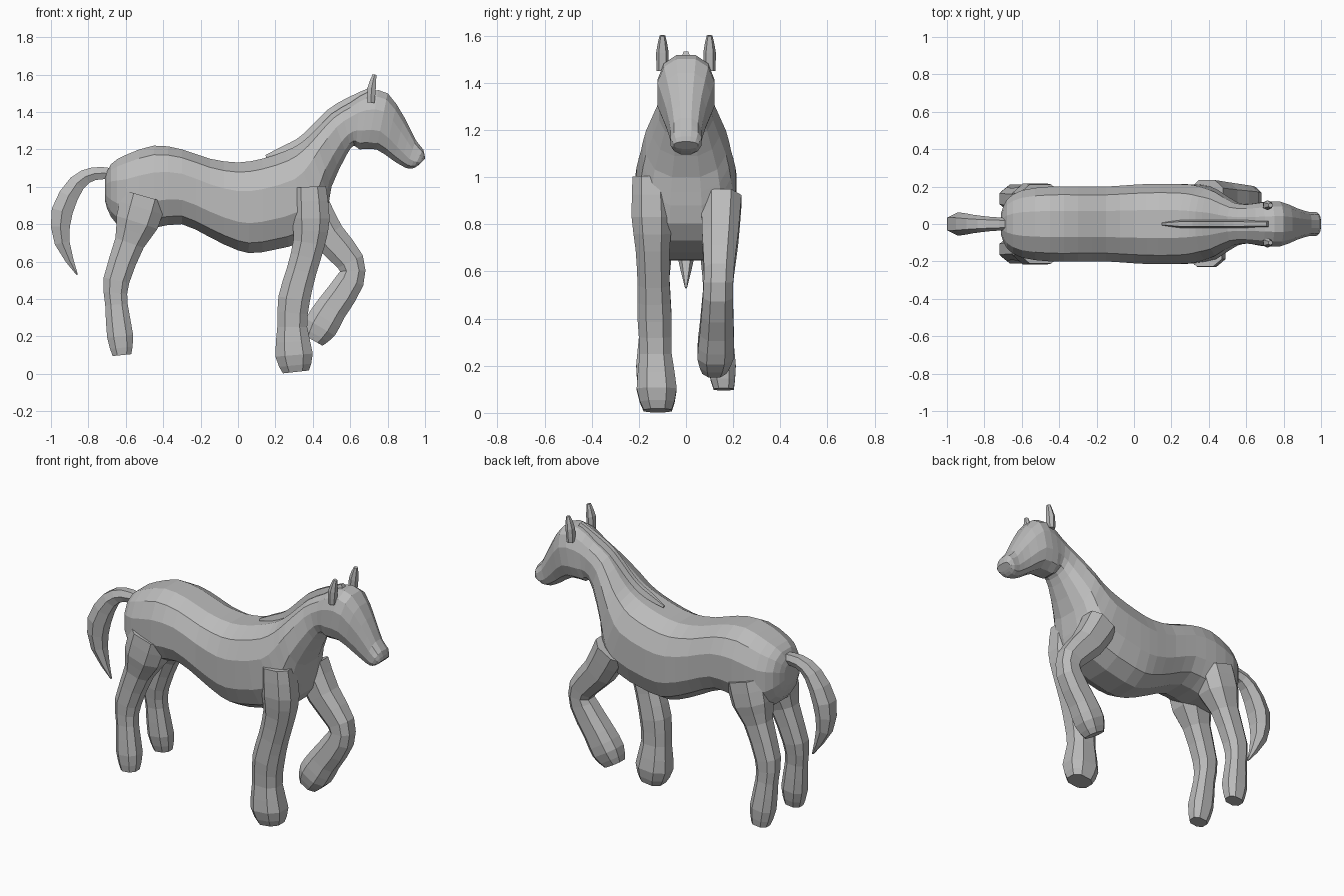
import bpy
import bmesh
from math import cos, sin, pi, copysign
from mathutils import Vector

default_cube = bpy.data.objects.get("Cube")
if default_cube:
    bpy.data.objects.remove(default_cube, do_unlink=True)

# Single coat colour
coat = bpy.data.materials.new("coat_grey")
coat.use_nodes = True
coat_colour = (.5, .5, .5, 1)
coat.diffuse_color = coat_colour
for node in coat.node_tree.nodes:
    if node.type == 'BSDF_PRINCIPLED':
        node.inputs["Base Color"].default_value = coat_colour


def soften(value, power):
    """Push a circle coordinate outward to make a boxier ring."""
    return copysign(abs(value) ** power, value)


def cross_section(sides, power):
    """Unit outline with a flat top, bottom and flanks."""
    angles = [2 * pi * (i + .5) / sides for i in range(sides)]
    outline = [(soften(sin(a), power), soften(cos(a), power)) for a in angles]
    widest = max(across for across, along in outline)
    tallest = max(along for across, along in outline)
    return [(across / widest, along / tallest) for across, along in outline]


def add_midpoints(rings):
    """Insert a smoothly curved ring halfway along every span."""
    last = len(rings) - 1
    refined = []
    for i in range(last):
        before, start = rings[max(i - 1, 0)], rings[i]
        end, after = rings[i + 1], rings[min(i + 2, last)]
        middle = tuple((9 * (b + c) - a - d) / 16
                       for a, b, c, d in zip(before, start, end, after))
        refined += [start, middle]
    return refined + [rings[last]]


def loft(name, rings, sides=8, power=.8, mirrored=False):
    """Skin rings, each given as one edge, the opposite edge and a half width."""
    bm = bmesh.new()
    outline = cross_section(sides, power)
    loops = []
    for first, second, half_width in add_midpoints(rings):
        middle = (first + second) / 2
        reach = (first - second) / 2
        lateral = Vector((0, half_width, 0))
        loops.append([bm.verts.new(middle + lateral * across + reach * along)
                      for across, along in outline])
    for lower, upper in zip(loops, loops[1:]):
        for i in range(sides):
            j = (i + 1) % sides
            bm.faces.new((lower[i], lower[j], upper[j], upper[i]))
    bm.faces.new(loops[0])
    bm.faces.new(loops[-1])
    bmesh.ops.recalc_face_normals(bm, faces=bm.faces[:])
    mesh = bpy.data.meshes.new(name)
    bm.to_mesh(mesh)
    bm.free()
    mesh.materials.append(coat)
    part = bpy.data.objects.new(name, mesh)
    bpy.context.collection.objects.link(part)
    if mirrored:
        mirror = part.modifiers.new("mirror", 'MIRROR')
        mirror.use_axis = (False, True, False)


def limb(name, path, start_y=0, end_y=0, aspect=.85, **options):
    """Loft square to a path of x, z and half depth, drifting sideways along it."""
    last = len(path) - 1
    rings = []
    for i, (x, z, depth) in enumerate(path):
        behind, ahead = path[max(i - 1, 0)], path[min(i + 1, last)]
        across = Vector((behind[1] - ahead[1], 0, ahead[0] - behind[0]))
        across = across.normalized() * depth
        y = start_y + (end_y - start_y) * i / last
        centre = Vector((x, y, z))
        rings.append((centre + across, centre - across, depth * aspect))
    loft(name, rings, **options)


def edge_ring(top_x, top_z, bottom_x, bottom_z, half_width):
    """Ring on the symmetry plane from its top and bottom edges."""
    return Vector((top_x, 0, top_z)), Vector((bottom_x, 0, bottom_z)), half_width


# Trunk: upright rings of x, top, bottom and half width
trunk = [edge_ring(x, top, x, bottom, width) for x, top, bottom, width in (
    (-.71, 1.05, .92, .06),
    (-.68, 1.12, .84, .13),
    (-.6, 1.17, .77, .18),
    (-.45, 1.22, .78, .2),
    (-.3, 1.2, .8, .2),
    (-.15, 1.15, .73, .2),
    (0, 1.13, .66, .21),
    (.13, 1.15, .65, .215),
)]

# Chest and neck: rings leaning forward
neck = [
    edge_ring(.25, 1.19, .41, .73, .21),
    edge_ring(.33, 1.23, .48, .88, .19),
    edge_ring(.4, 1.29, .5, 1, .17),
    edge_ring(.5, 1.39, .58, 1.17, .115),
    edge_ring(.6, 1.45, .62, 1.22, .105),
]

# Head from poll to muzzle
head = [
    edge_ring(.7, 1.51, .65, 1.2, .115),
    edge_ring(.8, 1.5, .74, 1.2, .12),
    edge_ring(.89, 1.37, .83, 1.14, .085),
    edge_ring(.95, 1.25, .9, 1.1, .065),
    edge_ring(.99, 1.2, .94, 1.1, .065),
    edge_ring(1, 1.15, .97, 1.12, .05),
]
loft("body_and_head", trunk + neck + head, sides=12)

# Mane ridge following the crest of the neck
crest = [(top.x, top.z, .03) for top, bottom, width in neck]
limb("mane", [(.15, 1.16, .01)] + crest + [(.72, 1.51, .025)], aspect=.7, sides=6)

# Tail curving back and down to a point
tail = [
    (-.68, 1.07, .03),
    (-.77, 1.07, .035),
    (-.86, 1.02, .045),
    (-.94, .87, .057),
    (-.94, .7, .04),
    (-.86, .53, .004),
]
limb("tail", tail, aspect=1.1, sides=6)

# Ears
ears = [(.71, 1.45, .02), (.715, 1.53, .022), (.73, 1.6, .01)]
limb("ears", ears, start_y=.1, end_y=.1, aspect=1.2, sides=6, mirrored=True)

# Standing foreleg
standing = [
    (.38, 1, .09),
    (.39, .83, .1),
    (.38, .7, .085),
    (.34, .55, .08),
    (.3, .4, .085),
    (.29, .25, .08),
    (.3, .1, .1),
    (.31, .01, .07),
]
limb("right_foreleg", standing, start_y=-.15, end_y=-.12)

# Raised foreleg, folded at the knee
raised = [
    (.39, .9, .1),
    (.48, .74, .09),
    (.6, .6, .075),
    (.6, .5, .075),
    (.5, .35, .085),
    (.44, .25, .09),
    (.4, .18, .06),
]
limb("left_foreleg", raised, start_y=.15, end_y=.12)

# Hind legs with hocks
hind = [
    (-.5, .95, .12),
    (-.54, .81, .115),
    (-.58, .7, .08),
    (-.65, .5, .07),
    (-.65, .37, .06),
    (-.63, .2, .07),
    (-.62, .1, .05),
]
limb("hind_legs", hind, start_y=.11, end_y=.16, mirrored=True)
